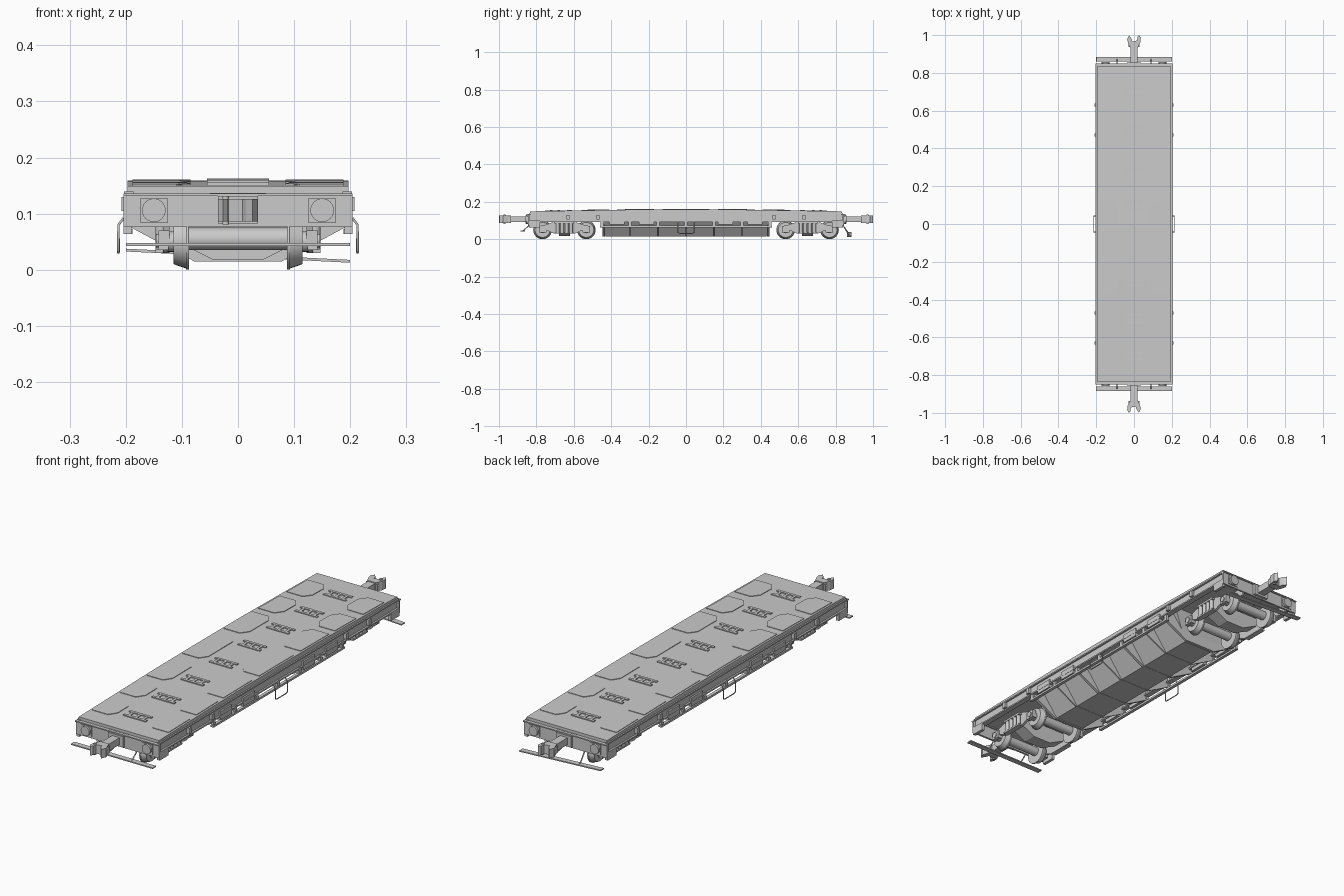
import bpy, bmesh, math
from mathutils import Vector, Matrix

if "Cube" in bpy.data.objects:
    bpy.data.objects.remove(bpy.data.objects["Cube"])


def finish(name, bm, smooth=False):
    bmesh.ops.recalc_face_normals(bm, faces=bm.faces)
    me = bpy.data.meshes.new(name)
    bm.to_mesh(me)
    bm.free()
    ob = bpy.data.objects.new(name, me)
    bpy.context.collection.objects.link(ob)
    if smooth:
        bpy.context.view_layer.objects.active = ob
        ob.select_set(True)
        bpy.ops.object.shade_smooth_by_angle(angle=math.radians(35))
        ob.select_set(False)
    return ob


def box(name, x, y, z, tilt=0):
    """Box from (min, max) ranges; tilt turns it about the y axis."""
    bm = bmesh.new()
    c = Vector([sum(r) / 2 for r in (x, y, z)])
    s = [abs(r[1] - r[0]) for r in (x, y, z)]
    m = Matrix.Translation(c) @ Matrix.Rotation(tilt, 4, 'Y') @ Matrix.Diagonal((*s, 1))
    bmesh.ops.create_cube(bm, size=1, matrix=m)
    return finish(name, bm)


def cyl(name, c, r, depth, axis='X', r2=None, seg=24):
    rot = {'X': Matrix.Rotation(math.pi / 2, 4, 'Y'),
           'Y': Matrix.Rotation(math.pi / 2, 4, 'X'), 'Z': Matrix.Identity(4)}[axis]
    bm = bmesh.new()
    bmesh.ops.create_cone(bm, cap_ends=True, segments=seg, radius1=r, radius2=r if r2 is None else r2,
                          depth=depth, matrix=Matrix.Translation(c) @ rot)
    return finish(name, bm, True)


def prism(name, pts, offset):
    """Extrude a closed 3D outline by an offset vector."""
    bm = bmesh.new()
    f = bm.faces.new([bm.verts.new(p) for p in pts])
    r = bmesh.ops.extrude_face_region(bm, geom=[f])
    bmesh.ops.translate(bm, vec=offset, verts=[v for v in r['geom'] if isinstance(v, bmesh.types.BMVert)])
    return finish(name, bm)


def tube(name, pts, r):
    cu = bpy.data.curves.new(name, 'CURVE')
    cu.dimensions = '3D'
    cu.bevel_depth = r
    cu.bevel_resolution = 1
    cu.use_fill_caps = True
    sp = cu.splines.new('POLY')
    sp.points.add(len(pts) - 1)
    for p, q in zip(sp.points, pts):
        p.co = (*q, 1)
    ob = bpy.data.objects.new(name, cu)
    bpy.context.collection.objects.link(ob)


def mx(r, s):
    return (r[0] * s, r[1] * s)


# Arched deck height along the wagon
KNOTS = [(0, .159), (.3, .158), (.55, .154), (.84, .149)]


def deck_z(y):
    a = abs(y)
    for (y0, z0), (y1, z1) in zip(KNOTS, KNOTS[1:]):
        if a <= y1:
            return z0 + (z1 - z0) * (a - y0) / (y1 - y0)
    return KNOTS[-1][1]


# Deck slab
ys = [-.835, -.55, -.3, 0, .3, .55, .835]
prism("deck", [(-.197, y, deck_z(y)) for y in ys] + [(-.197, .835, .136), (-.197, -.835, .136)], (.394, 0, 0))

# Raised deck panels with chamfered corners, crossing to the deck edges
PANELS = [(-.755, -.61), (-.56, -.41), (-.37, -.17), (-.12, .12), (.17, .37), (.41, .56), (.61, .755)]
for s in (-1, 1):
    for a, b in PANELS:
        c = .035
        out = [(.085, a + c), (.11, a), (.188, a), (.188, b), (.11, b), (.085, b - c)]
        prism("deck_panel", [(x * s, y, deck_z(y) - .001) for x, y in out], (0, 0, .0035))

# Ladder-shaped grates down the centre
for i in range(8):
    y = -.7 + .2 * i
    z = deck_z(y)
    for d in (-.02, .02):
        box("grate_bar", (-.055, .055), (y + d - .006, y + d + .006), (z - .002, z + .004))
    for x in (-.035, 0, .035):
        box("grate_cross", (x - .006, x + .006), (y - .018, y + .018), (z - .002, z + .0035))

# Side sills: channel section, lower rail, posts and equipment boxes
for s in (-1, 1):
    box("side_sill_web", mx((.188, .195), s), (-.838, .838), (.095, .137))
    box("side_sill_top_flange", mx((.186, .203), s), (-.838, .838), (.133, .139))
    box("side_sill_bottom_flange", mx((.178, .203), s), (-.838, .838), (.093, .099))
    box("lower_rail", mx((.188, .202), s), (-.46, .46), (.064, .073))
    for y in (-.45, -.3, -.15, 0, .15, .3, .45):
        box("rail_post", mx((.19, .2), s), (y - .008, y + .008), (.064, .1))
    for a, b in ((-.41, -.33), (-.25, -.17), (.17, .25), (.33, .41)):
        box("side_box", mx((.182, .202), s), (a, b), (.078, .116))
    for y in (-.63, -.47, .47, .63):
        box("lashing_bracket", mx((.194, .208), s), (y - .008, y + .008), (.105, .13))
    # Wire step loop at mid length
    tube("step_loop", [(.204 * s, -.042, .092), (.213 * s, -.042, .08), (.213 * s, -.042, .036),
                       (.213 * s, -.034, .031), (.213 * s, .034, .031), (.213 * s, .042, .036),
                       (.213 * s, .042, .08), (.204 * s, .042, .092)], .0026)

# Hopper-shaped belly between the bogies
bm = bmesh.new()
rings = [[bm.verts.new((x * w, y * l, z)) for x, y in ((-1, -1), (1, -1), (1, 1), (-1, 1))]
         for w, l, z in ((.072, .43, .016), (.155, .47, .125), (.188, .475, .136))]
bm.faces.new(rings[0])
for r0, r1 in zip(rings, rings[1:]):
    for i in range(4):
        bm.faces.new((r0[i], r0[(i + 1) % 4], r1[(i + 1) % 4], r1[i]))
finish("belly_hopper", bm)
for y in (-.44, -.3, -.15, 0, .15, .3, .44):
    t = .003 if y in (0, .3, -.3) else .006
    half = [(.078, .015), (.125, .04), (.19, .075), (.19, .13)]
    prism("belly_rib", [(x, y - t, z) for x, z in half] +
          [(-x, y - t, z) for x, z in reversed(half)], (0, 2 * t, 0))

# Bogies
for e in (-1, 1):
    yc = .65 * e
    box("centre_sill", (-.05, .05), mx((.44, .838), e), (.1, .137))
    # V-shaped bolster
    prism("bolster", [(-.13, yc - .03, .092), (.13, yc - .03, .092), (.13, yc - .03, .06),
                      (.045, yc - .03, .018), (-.045, yc - .03, .018), (-.13, yc - .03, .06)], (0, .06, 0))
    cyl("pivot", (0, yc, .097), .04, .012, 'Z')
    for d in (-.117, .117):
        y = yc + d
        cyl("axle", (0, y, .055), .02, .18)
        for s in (-1, 1):
            inner, outer = (.049, .04) if s > 0 else (.04, .049)
            cyl("wheel_tread", (.102 * s, y, .05), inner, .026, r2=outer, seg=32)
            cyl("wheel_flange", (.09 * s, y, .05), .05, .006, seg=32)
            cyl("wheel_hub", (.12 * s, y, .05), .018, .012)
            box("axle_box", mx((.124, .142), s), (y - .02, y + .02), (.035, .07))
            cyl("axle_cap", (.143 * s, y, .052), .012, .006)
    for s in (-1, 1):
        # Side frame outline
        half = [(.137, .052), (.137, .07), (.1, .078), (.06, .092)]
        low = [(.1, .05), (.055, .03)]
        out = half + [(-d, z) for d, z in reversed(half)] \
            + [(-d, z) for d, z in low] + [(d, z) for d, z in reversed(low)]
        prism("bogie_side_frame", [(.122 * s, yc + d, z) for d, z in out], (.012 * s, 0, 0))
        box("spring_seat", mx((.122, .147), s), (yc - .052, yc + .052), (.03, .037))
        box("spring_cap", mx((.122, .147), s), (yc - .052, yc + .052), (.083, .092))
        for d in (-.036, -.012, .012, .036):
            cyl("spring", (.138 * s, yc + d, .06), .009, .048, 'Z', seg=12)

    # End beam, corner lip, buffer plates and pads
    box("end_beam", (-.204, .204), mx((.836, .845), e), (.076, .134))
    box("end_beam_lip", (-.204, .204), mx((.83, .85), e), (.131, .136))
    for s in (-1, 1):
        box("buffer_plate", mx((.125, .175), s), mx((.844, .849), e), (.084, .127))
        cyl("buffer_pad", (.15 * s, .853 * e, .106), .021, .01, 'Y')
        box("corner_gusset", mx((.19, .204), s), mx((.78, .84), e), (.064, .1))
    # Uncoupling plank below the beam; the rear one hangs tilted
    zb, tilt = (.045, 0) if e < 0 else (.025, .05)
    box("end_plank", (-.2, .2), mx((.86, .884), e), (zb - .0025, zb + .0025), tilt)
    for s in (-1, 1):
        tube("plank_hanger", [(.09 * s, .836 * e, .1), (.09 * s, .842 * e, .07),
                              (.09 * s, .872 * e, zb - .09 * s * math.sin(tilt))], .003)

    # Knuckle coupler
    box("coupler_pocket", (-.036, .036), mx((.842, .856), e), (.082, .131))
    box("coupler_shank", (-.018, .018), mx((.84, .955), e), (.091, .122))
    head = [(-.02, .935), (.02, .935), (.034, .962), (.036, .985), (.027, 1.0), (.018, .99),
            (.017, .972), (-.008, .966), (-.014, .982), (-.026, .998), (-.036, .978), (-.03, .955)]
    prism("coupler_head", [(x * e, y * e, .086) for x, y in head], (0, 0, .04))
    cyl("coupler_pin", (.022 * e, .97 * e, .106), .006, .05, 'Z', seg=12)
    box("coupler_guard", (-.028, .028), mx((.936, .952), e), (.09, .118))
